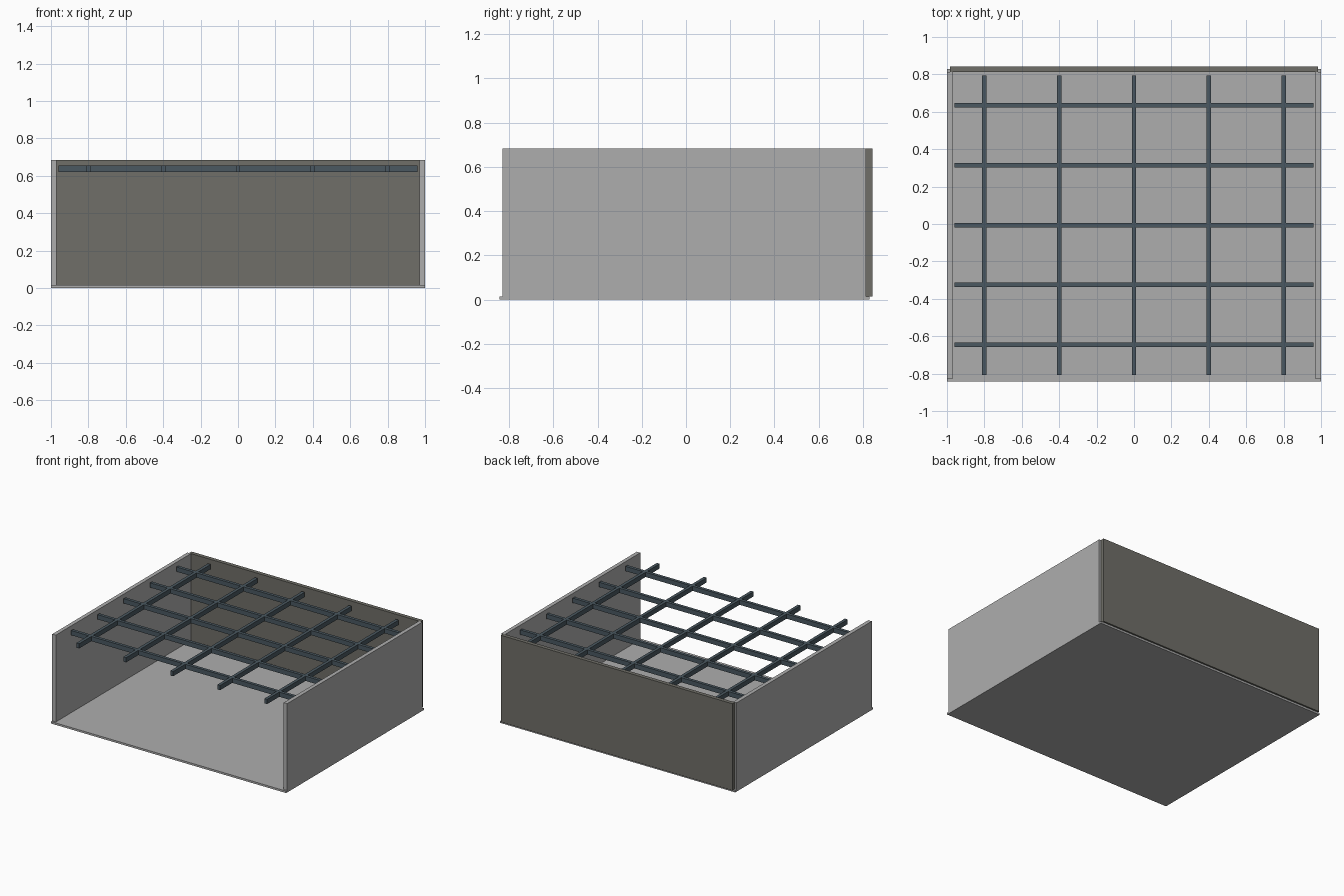
import bpy

cube = bpy.data.objects.get("Cube")
if cube:
    bpy.data.objects.remove(cube, do_unlink=True)


def material(name, rgb):
    mat = bpy.data.materials.new(name)
    mat.use_nodes = True
    mat.diffuse_color = (*rgb, 1)
    mat.node_tree.nodes["Principled BSDF"].inputs["Base Color"].default_value = (*rgb, 1)
    return mat


def box(name, low, high, mat):
    """Add a box spanning two opposite corners."""
    bpy.ops.mesh.primitive_cube_add(size=1, location=[(a + b) / 2 for a, b in zip(low, high)])
    obj = bpy.context.object
    obj.name = name
    obj.scale = [b - a for a, b in zip(low, high)]
    bpy.ops.object.transform_apply(location=False, rotation=False, scale=True)
    obj.data.materials.append(mat)
    return obj


light_grey = material("light grey", (0.42, 0.42, 0.42))
warm_grey = material("dark warm grey", (0.16, 0.158, 0.138))
steel = material("blue steel", (0.069, 0.098, 0.119))

FLOOR_TOP, WALL_TOP = 0.015, 0.683

# Open-fronted tray: floor, two sides and an overhanging back
box("floor", (-1, -0.843, 0), (1, 0.83, FLOOR_TOP), light_grey)
for side, x in (("left", 0.97), ("right", -1)):
    box(side + "_wall", (x, -0.83, FLOOR_TOP), (x + 0.03, 0.813, WALL_TOP), light_grey)
box("back_wall", (-0.985, 0.813, FLOOR_TOP), (0.985, 0.843, WALL_TOP), warm_grey)

# Grid of crossing bars near the top
HALF, LOW, HIGH, MIDDLE = 0.012, 0.62, 0.656, -0.006
for i in range(-2, 3):
    y = MIDDLE + 0.32 * i
    box(f"cross_bar_{i + 3}", (-0.96, y - HALF, LOW), (0.96, y + HALF, HIGH), steel)
    x = 0.4 * i
    box(f"long_bar_{i + 3}", (x - HALF, MIDDLE - 0.8, LOW), (x + HALF, MIDDLE + 0.8, HIGH), steel)
